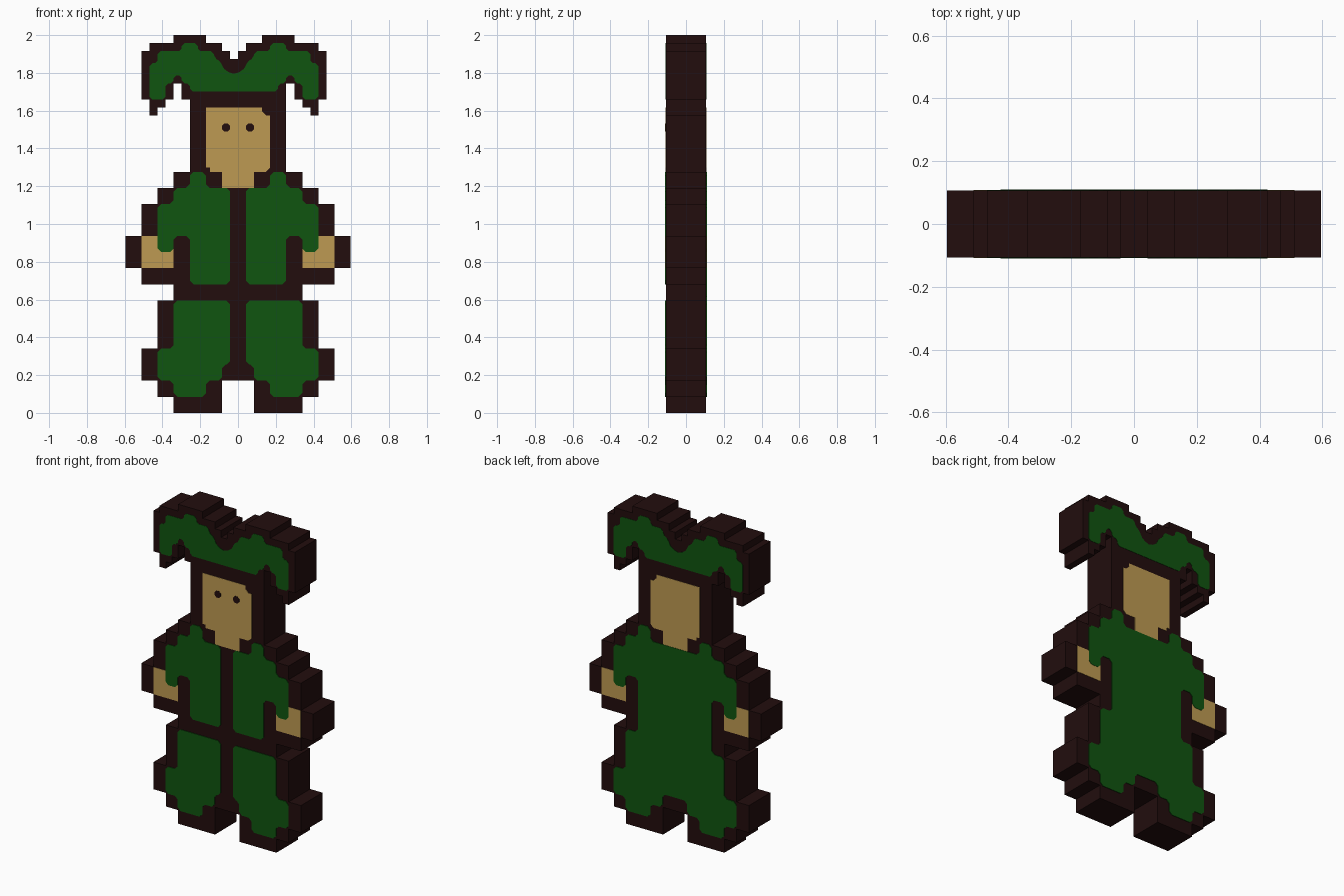
import bpy, bmesh
from mathutils import Vector

cube = bpy.data.objects.get("Cube")
if cube:
    bpy.data.objects.remove(cube, do_unlink=True)

U = 2 / 47          # one cell of the pixel grid
DEPTH = 2.5 * U     # half thickness of the figure


def material(name, rgb):
    m = bpy.data.materials.new(name)
    m.use_nodes = True
    m.diffuse_color = (*rgb, 1)
    bsdf = m.node_tree.nodes["Principled BSDF"]
    bsdf.inputs["Base Color"].default_value = (*rgb, 1)
    bsdf.inputs["Roughness"].default_value = 0.9
    return m


DARK = material("dark_brown", (0.016, 0.004, 0.004))
GREEN = material("green_cloth", (0.005, 0.089, 0.005))
SKIN = material("tan_skin", (0.515, 0.323, 0.084))


def flip(pts):
    return [(-x, z) for x, z in reversed(pts)]


def symmetric(half, shift=0):
    """Close a right-hand outline with its mirror image."""
    return [(x + shift, z) for x, z in half + flip(half)]


def chamfer(pts, size=0.45):
    """Cut every corner of an outline."""
    out = []
    for i, p in enumerate(pts):
        p = Vector(p)
        for q in (Vector(pts[i - 1]), Vector(pts[(i + 1) % len(pts)])):
            d = q - p
            out.append(tuple(p + d.normalized() * min(size, d.length * 0.45)))
    return out


def prism(name, pts, y0, y1, mat):
    """Extrude an outline given in grid cells from y0 to y1."""
    bm = bmesh.new()
    face = bm.faces.new([bm.verts.new((x * U, y0, z * U)) for x, z in pts])
    ext = bmesh.ops.extrude_face_region(bm, geom=[face])["geom"]
    verts = [v for v in ext if isinstance(v, bmesh.types.BMVert)]
    bmesh.ops.translate(bm, verts=verts, vec=(0, y1 - y0, 0))
    bmesh.ops.recalc_face_normals(bm, faces=bm.faces)
    me = bpy.data.meshes.new(name)
    bm.to_mesh(me)
    bm.free()
    me.materials.append(mat)
    ob = bpy.data.objects.new(name, me)
    bpy.context.collection.objects.link(ob)
    return ob


def plate(name, pts, mat, side, height=0.002):
    """Thin coloured panel on the front (side -1) or the back (side 1)."""
    prism(name, pts, side * (DEPTH - 0.001), side * (DEPTH + height), mat)


# Dark body and head block
body = [(6, 39), (6, 30), (8, 30), (8, 28), (10, 28), (10, 26), (12, 26),
        (12, 22), (14, 22), (14, 18), (12, 18), (12, 16), (8, 16), (8, 14),
        (10, 14), (10, 8), (12, 8), (12, 4), (10, 4), (10, 2), (8, 2), (8, 0),
        (2, 0), (2, 4)]
prism("body_block", symmetric(body), -DEPTH, DEPTH, DARK)

# Dark two-horned hat block, half a cell off centre
HAT_SHIFT = -0.5
hat = [(0.5, 44), (0.5, 45), (1.5, 45), (1.5, 46), (3.5, 46), (3.5, 47),
       (7.5, 47), (7.5, 46), (10.5, 46), (10.5, 45), (11.5, 45), (11.5, 39),
       (10.5, 39), (10.5, 37), (9.5, 37), (9.5, 38), (8.5, 38), (8.5, 39),
       (7.5, 39), (7.5, 41), (6.5, 41), (6.5, 39)]
prism("hat_block", symmetric(hat, HAT_SHIFT), -DEPTH, DEPTH, DARK)

# Panel outlines
hat_green = [(0.4, 42.2), (1.5, 43), (1.5, 43.6), (2.5, 44.2), (2.5, 45),
             (4.5, 45), (4.5, 46), (6.5, 46), (6.5, 45), (9.5, 45), (9.5, 43.5),
             (10.5, 43.5), (10.5, 39), (8.5, 39), (8.5, 41), (7.5, 41),
             (7.5, 42), (6.5, 42), (6.5, 41), (5.5, 41), (5.5, 40)]
face = [(-4, 38), (3, 38), (3, 37.5), (3.5, 37), (4, 37), (4, 30.5), (3.5, 30),
        (2, 30), (2, 28), (-2, 28), (-2, 30), (-3.5, 30), (-3.5, 30.5), (-4, 30.5)]
hand = [(8, 18), (12, 18), (12, 22), (8, 22)]
shoulder = [(4, 28), (4, 30), (6, 30), (6, 28), (8, 28), (8, 26), (10, 26),
            (10, 20), (8, 20), (8, 22), (6, 22)]
leg = [(8, 14), (8, 8), (10, 8), (10, 4), (8, 4), (8, 2), (4, 2), (4, 4),
       (2, 4), (2, 6)]
jacket = chamfer([(1, 28)] + shoulder + [(6, 16), (1, 16)])
trouser = chamfer([(1, 14)] + leg + [(1, 6)])
robe = chamfer(symmetric(shoulder + [(6, 14)] + leg))

# Panels shared by front and back
for label, side in (("front", -1), ("back", 1)):
    plate(f"hat_panel_{label}", chamfer(symmetric(hat_green, HAT_SHIFT), 0.35),
          GREEN, side)
    plate(f"face_{label}", face, SKIN, side)
    plate(f"left_hand_{label}", hand, SKIN, side)
    plate(f"right_hand_{label}", flip(hand), SKIN, side)

# Front clothing split by the dark seam and belt, with eyes
for label, mirror in (("left", lambda p: p), ("right", flip)):
    plate(f"{label}_jacket", mirror(jacket), GREEN, -1, 0.004)
    plate(f"{label}_trouser", mirror(trouser), GREEN, -1, 0.004)
    eye = chamfer([(1, 35), (2, 35), (2, 36), (1, 36)], 0.3)
    plate(f"{label}_eye", mirror(eye), DARK, -1, 0.004)

# One-piece clothing on the back
plate("back_robe", robe, GREEN, 1, 0.004)
